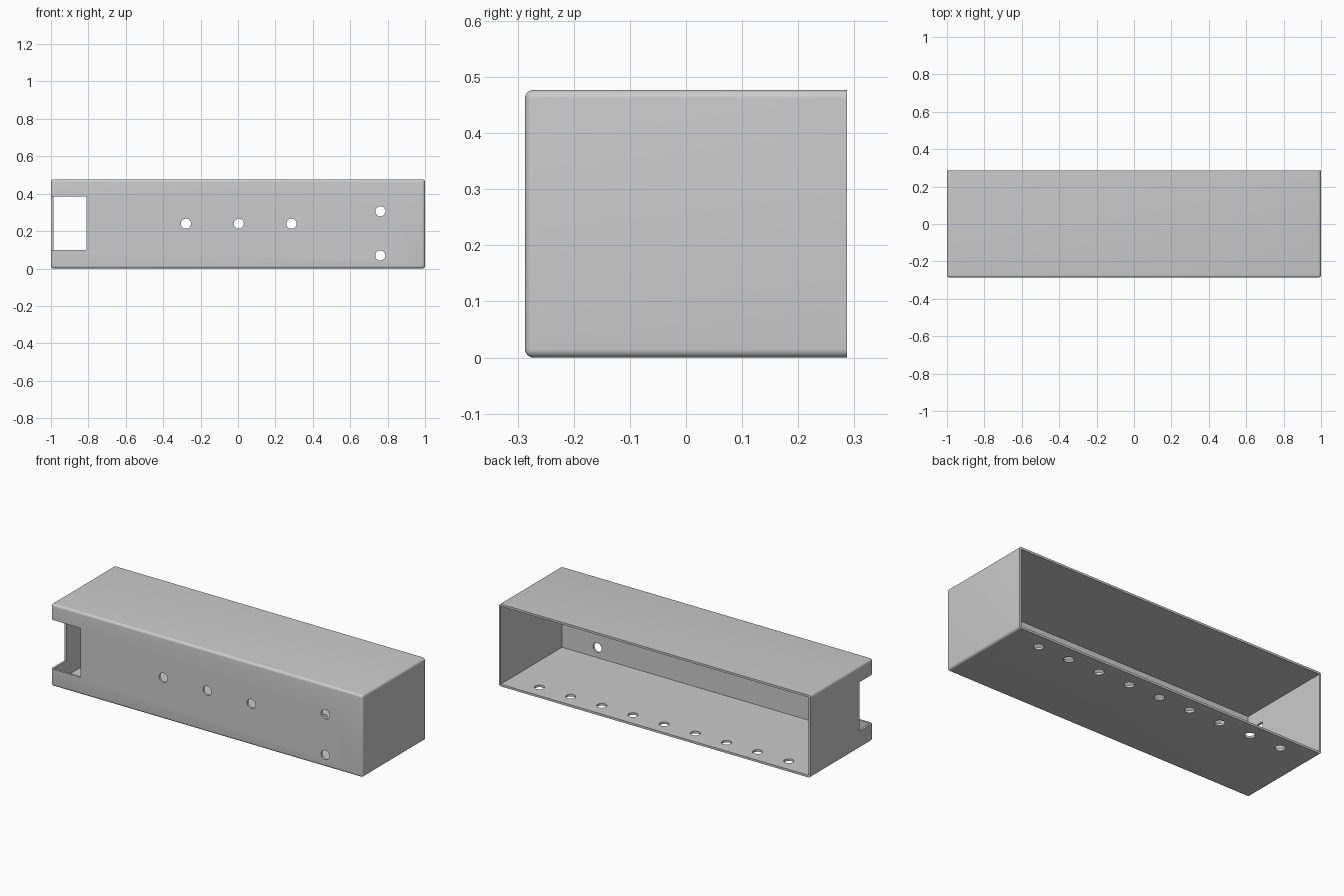
import bpy, bmesh, math
from mathutils import Matrix, Vector

default = bpy.data.objects.get("Cube")
if default:
    bpy.data.objects.remove(default, do_unlink=True)

W, D, H = 2.0, 0.574, 0.477     # outer size
WALL, ROUND = 0.0125, 0.015     # wall thickness, edge radius
HOLE_R = 0.027

grey = bpy.data.materials.new("plain grey")
grey.use_nodes = True
grey.diffuse_color = (0.6, 0.6, 0.6, 1)
grey.node_tree.nodes["Principled BSDF"].inputs["Base Color"].default_value = (0.6, 0.6, 0.6, 1)


def make_object(name, bm):
    mesh = bpy.data.meshes.new(name)
    bm.to_mesh(mesh)
    bm.free()
    mesh.materials.append(grey)
    obj = bpy.data.objects.new(name, mesh)
    bpy.context.collection.objects.link(obj)
    return obj


def box(low, high):
    low, high = Vector(low), Vector(high)
    bm = bmesh.new()
    bmesh.ops.create_cube(bm, size=1, matrix=Matrix.Translation((low + high) / 2)
                          @ Matrix.Diagonal((*(high - low), 1)))
    return bm


def add_hole(bm, centre, rotation=Matrix()):
    bmesh.ops.create_cone(bm, cap_ends=True, segments=32, radius1=HOLE_R, radius2=HOLE_R,
                          depth=0.08, matrix=Matrix.Translation(centre) @ rotation)


# Outer block, rounded everywhere except around the open back
bm = box((-W / 2, -D / 2, 0), (W / 2, D / 2, H))
edges = [e for e in bm.edges if not all(v.co.y > 0 for v in e.verts)]
bmesh.ops.bevel(bm, geom=edges, offset=ROUND, segments=6, profile=0.5, affect='EDGES')
housing = make_object("housing", bm)

# Hollow inside, open at the back
cavity = make_object("cavity_cutter", box((-W / 2 + WALL, -D / 2 + WALL, WALL),
                                          (W / 2 - WALL, D / 2 + 0.1, H - WALL)))

# Notch wrapping around the front corner at the -x end
notch = make_object("notch_cutter", box((-1.1, -0.4, 0.1), (-0.81, -0.163, 0.385)))

# Front wall holes and the row of floor holes
bm = bmesh.new()
turn = Matrix.Rotation(math.pi / 2, 4, 'X')
for x, z in [(-0.278, 0.24), (0.004, 0.24), (0.286, 0.24), (0.761, 0.306), (0.761, 0.07)]:
    add_hole(bm, (x, -D / 2, z), turn)
for i in range(9):
    add_hole(bm, (-0.8 + 0.2 * i, 0.2, 0))
holes = make_object("hole_cutters", bm)

# Cut, then discard the cutters
bpy.ops.object.select_all(action='DESELECT')
housing.select_set(True)
bpy.context.view_layer.objects.active = housing
for cutter in (cavity, notch, holes):
    cutter.hide_render = True
    mod = housing.modifiers.new(cutter.name, 'BOOLEAN')
    mod.operation, mod.solver, mod.object = 'DIFFERENCE', 'EXACT', cutter
    bpy.ops.object.modifier_apply(modifier=mod.name)
    bpy.data.objects.remove(cutter, do_unlink=True)

bpy.ops.object.shade_smooth_by_angle(angle=math.radians(30))
